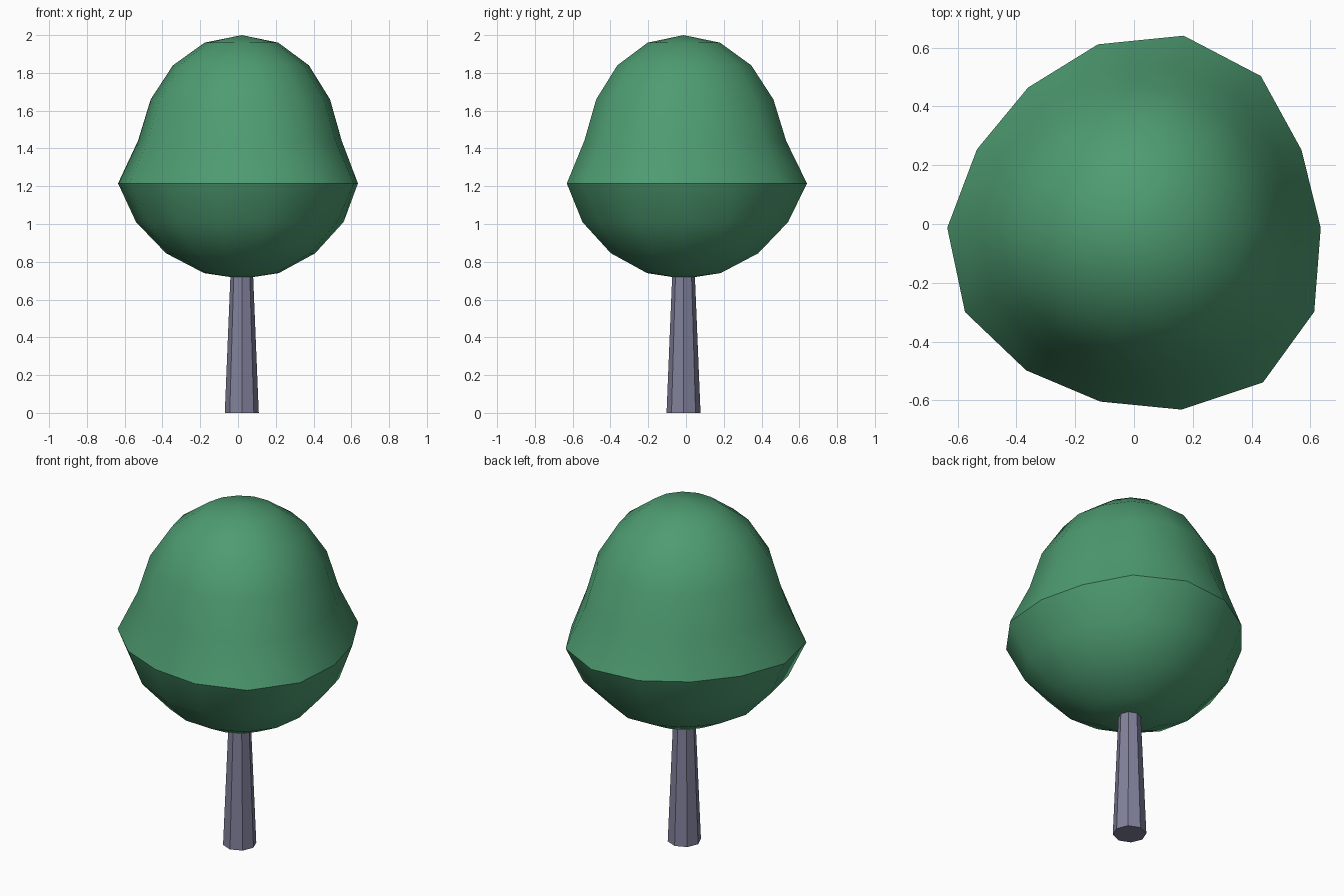
import bpy, bmesh, math

cube = bpy.data.objects.get("Cube")
if cube:
    bpy.data.objects.remove(cube, do_unlink=True)

CX, CY = 0.02, -0.013


def material(name, rgb):
    m = bpy.data.materials.new(name)
    m.use_nodes = True
    m.diffuse_color = (*rgb, 1)
    bsdf = m.node_tree.nodes["Principled BSDF"]
    bsdf.inputs["Base Color"].default_value = (*rgb, 1)
    bsdf.inputs["Roughness"].default_value = 0.9
    return m


def finish(bm, name, mat):
    bmesh.ops.recalc_face_normals(bm, faces=bm.faces)
    mesh = bpy.data.meshes.new(name)
    bm.to_mesh(mesh)
    bm.free()
    mesh.materials.append(mat)
    obj = bpy.data.objects.new(name, mesh)
    bpy.context.collection.objects.link(obj)
    obj.location = (CX, CY, 0)
    return obj


# Trunk: tapered octagonal post reaching into the crown
bm = bmesh.new()
bmesh.ops.create_cone(bm, cap_ends=True, segments=8, radius1=0.09, radius2=0.055, depth=0.85)
bmesh.ops.translate(bm, verts=bm.verts, vec=(0, 0, 0.425))
finish(bm, "trunk", material("grey_violet_bark", (0.22, 0.22, 0.33)))

# Crown: irregular lathed form, (height, radius, share of the unevenness)
profile = [(1.96, 0.195, 0.3), (1.84, 0.36, 0.4), (1.66, 0.475, 0.5), (1.44, 0.54, 0.6),
           (1.215, 0.636, 1.0), (1.01, 0.55, 0.6), (0.845, 0.395, 0.5), (0.74, 0.198, 0.3)]
# Reach of the widest ring, column by column
reach = [0.615, 0.61, 0.66, 0.67, 0.64, 0.61, 0.615, 0.655, 0.66, 0.62, 0.606, 0.634, 0.672, 0.658]
n = len(reach)

bm = bmesh.new()
rings = []
for z, r, share in profile:
    ring = []
    for i, reach_i in enumerate(reach):
        a = 2 * math.pi * i / n
        rr = r * (1 + (reach_i / 0.636 - 1) * share)
        ring.append(bm.verts.new((rr * math.cos(a), rr * math.sin(a), z)))
    rings.append(ring)
top = bm.verts.new((0, 0, 2.0))
bottom = bm.verts.new((0, 0, 0.71))
for i in range(n):
    j = (i + 1) % n
    bm.faces.new((top, rings[0][i], rings[0][j]))
    bm.faces.new((bottom, rings[-1][j], rings[-1][i]))
    for upper, lower in zip(rings, rings[1:]):
        bm.faces.new((upper[i], lower[i], lower[j], upper[j]))
crown = finish(bm, "crown", material("leaf_green", (0.075, 0.33, 0.165)))

# Soft shading with a crisp rim around the widest ring
bpy.ops.object.select_all(action='DESELECT')
crown.select_set(True)
bpy.context.view_layer.objects.active = crown
bpy.ops.object.shade_smooth_by_angle(angle=math.radians(32))
